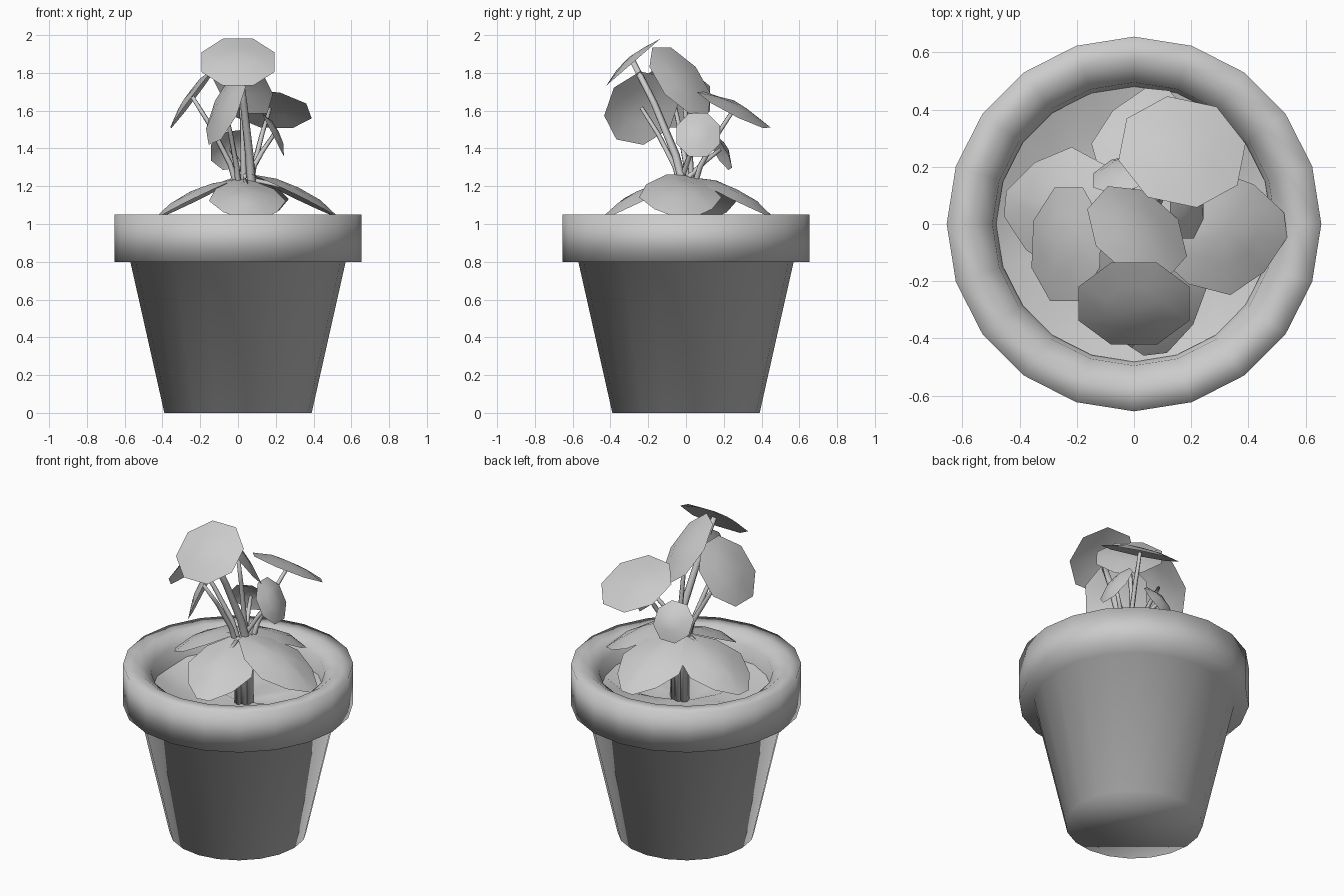
import bpy, bmesh, math, random
from mathutils import Vector

random.seed(4)
cube = bpy.data.objects.get("Cube")
if cube:
    bpy.data.objects.remove(cube, do_unlink=True)

grey = bpy.data.materials.new("plain_grey")
grey.use_nodes = True
COLOUR = (0.6, 0.6, 0.6, 1)
grey.diffuse_color = COLOUR
grey.node_tree.nodes["Principled BSDF"].inputs["Base Color"].default_value = COLOUR


def finish(name, bm):
    """Turn a bmesh into a smooth grey object."""
    mesh = bpy.data.meshes.new(name)
    for f in bm.faces:
        f.smooth = True
    bm.to_mesh(mesh)
    bm.free()
    mesh.materials.append(grey)
    obj = bpy.data.objects.new(name, mesh)
    bpy.context.collection.objects.link(obj)
    return obj


def ring(bm, r, z, n=20, jitter=0.0):
    return [bm.verts.new((r * math.cos(a), r * math.sin(a),
                          z + random.uniform(-jitter, jitter)))
            for a in (math.tau * i / n for i in range(n))]


def bridge(bm, low, high):
    n = len(low)
    for i in range(n):
        j = (i + 1) % n
        bm.faces.new((low[i], low[j], high[j], high[i]))


# Pot: tapered body, overhanging rim, sloping inner lip
bm = bmesh.new()
profile = [(0.39, 0), (0.57, 0.8), (0.655, 0.8), (0.655, 1.05),
           (0.565, 1.05), (0.495, 1.0), (0.475, 0.84)]
rings = [ring(bm, r, z) for r, z in profile]
for low, high in zip(rings, rings[1:]):
    bridge(bm, low, high)
bm.faces.new(rings[0][::-1])
finish("pot", bm)

# Soil: uneven disc inside the pot
bm = bmesh.new()
soil = [ring(bm, r, z, 20, j) for r, z, j in
        ((0.482, 0.9, 0.02), (0.36, 0.86, 0.025), (0.18, 0.83, 0.025))]
for low, high in zip(soil, soil[1:]):
    bridge(bm, low, high)
middle = bm.verts.new((0, 0, 0.82))
for i in range(20):
    bm.faces.new((soil[-1][i], soil[-1][(i + 1) % 20], middle))
finish("soil", bm)

# Outlines as (across, along) fractions of half width and half length
ROUND = [(math.sin(a), -math.cos(a)) for a in
         (math.tau * (i + 0.5) / 8 for i in range(8))]
POINTED = [(0.2, -1), (0.75, -0.55), (1, 0.05), (0.7, 0.6), (0.2, 1),
           (-0.2, 1), (-0.7, 0.6), (-1, 0.05), (-0.75, -0.55), (-0.2, -1)]


def leaf(name, centre, normal, along, width, length, outline, dome=0.035):
    """Shallow domed leaf blade facing the normal."""
    n = Vector(normal).normalized()
    t = Vector(along)
    t = (t - n * t.dot(n)).normalized()
    s = t.cross(n)
    c = Vector(centre)
    bm = bmesh.new()
    apex = bm.verts.new(c + n * dome * 0.5)
    inner, outer = [], []
    for u, v in outline:
        p = s * u * width / 2 + t * v * length / 2
        wave = random.uniform(-0.006, 0.006)
        inner.append(bm.verts.new(c + p * 0.5 + n * (dome * 0.25 + wave)))
        outer.append(bm.verts.new(c + p - n * dome * 0.5))
    bridge(bm, outer, inner)
    for i in range(len(inner)):
        bm.faces.new((inner[i], inner[(i + 1) % len(inner)], apex))
    bmesh.ops.recalc_face_normals(bm, faces=bm.faces)
    if apex.normal.dot(n) < 0 or sum(f.normal.dot(n) for f in bm.faces) < 0:
        bmesh.ops.reverse_faces(bm, faces=bm.faces)
    finish(name, bm)


def stem(name, points, radius):
    """Bent five-sided stalk through the points, thinning to the tip."""
    bm = bmesh.new()
    loops = []
    pts = [Vector(p) for p in points]
    for i, p in enumerate(pts):
        d = (pts[min(i + 1, len(pts) - 1)] - pts[max(i - 1, 0)]).normalized()
        a = d.cross(Vector((0.3, 1, 0))).normalized()
        b = d.cross(a)
        r = radius * (1 - 0.45 * i / (len(pts) - 1))
        loops.append([bm.verts.new(p + (a * math.cos(k) + b * math.sin(k)) * r)
                      for k in (math.tau * q / 5 for q in range(5))])
    for low, high in zip(loops, loops[1:]):
        bridge(bm, low, high)
    bm.faces.new(loops[0][::-1])
    bm.faces.new(loops[-1])
    bmesh.ops.recalc_face_normals(bm, faces=bm.faces)
    finish(name, bm)


# Upper leaves: name, centre, normal, downhill direction, width, length
upper = [
    ("top_leaf", (0, -0.29, 1.87), (0, -0.65, 0.75), (0, -1, -1), 0.42, 0.41),
    ("back_leaf", (0.17, 0.26, 1.62), (0.12, 0.45, 0.88), (0.2, 1, -0.4), 0.46, 0.44),
    ("middle_leaf", (0.02, -0.02, 1.77), (0.53, 0.6, 0.6), (0.4, 0.45, -0.8), 0.4, 0.47),
    ("right_leaf", (-0.25, -0.07, 1.68), (-0.8, 0.05, 0.6), (-0.6, 0, -0.8), 0.43, 0.43),
    ("front_leaf", (-0.08, -0.24, 1.62), (-0.8, -0.3, 0.36), (-0.3, -0.3, -0.8), 0.42, 0.43),
    ("small_left_leaf", (0.2, 0.065, 1.48), (0.88, 0, 0.45), (0.4, 0, -0.9), 0.25, 0.28),
    ("small_back_leaf", (-0.04, 0.19, 1.4), (-0.25, 0.85, 0.5), (0, 0.5, -0.8), 0.24, 0.25),
]
for i, (name, c, n, t, w, l) in enumerate(upper):
    leaf(name, c, n, t, w, l, ROUND)
    # Each stalk leaves the central bundle and bends out to its leaf
    a = math.tau * i / len(upper)
    bx, by = 0.04 + 0.035 * math.cos(a), 0.035 * math.sin(a)
    end = Vector(c) - Vector(n).normalized() * 0.01
    rise = 1.2 + 0.25 * (end.z - 1.2)
    stem(name + "_stem",
         [(bx, by, 0.8), (bx, by, 1.15),
          (bx + (end.x - bx) * 0.2, by + (end.y - by) * 0.2, rise),
          (bx + (end.x - bx) * 0.6, by + (end.y - by) * 0.6, rise + (end.z - rise) * 0.55),
          end],
         0.03 if name == "top_leaf" else 0.02)

# Lower leaves droop outwards over the soil
lower = [
    ("low_right_leaf", (-0.24, 0.05), (-1, 0.1), 1.15, 0.44, 0.46),
    ("low_left_leaf", (0.31, -0.03), (1, 0.12), 1.17, 0.44, 0.48),
    ("low_front_leaf", (0.05, -0.25), (0.12, -1), 1.15, 0.41, 0.45),
    ("low_back_leaf", (0.06, 0.26), (0.1, 1), 1.16, 0.42, 0.46),
]
for name, (x, y), (dx, dy), z, w, l in lower:
    leaf(name, (x, y, z), (dx * 0.44, dy * 0.44, 0.9), (dx, dy, -0.45),
         w, l * 1.08, POINTED, 0.05)
    stem(name + "_stem",
         [(0.03 + dx * 0.03, dy * 0.03, 0.8), (0.03 + dx * 0.03, dy * 0.03, 1.16),
          (0.03 + dx * 0.07, dy * 0.07, 1.23), (x, y, z + 0.01)], 0.018)
